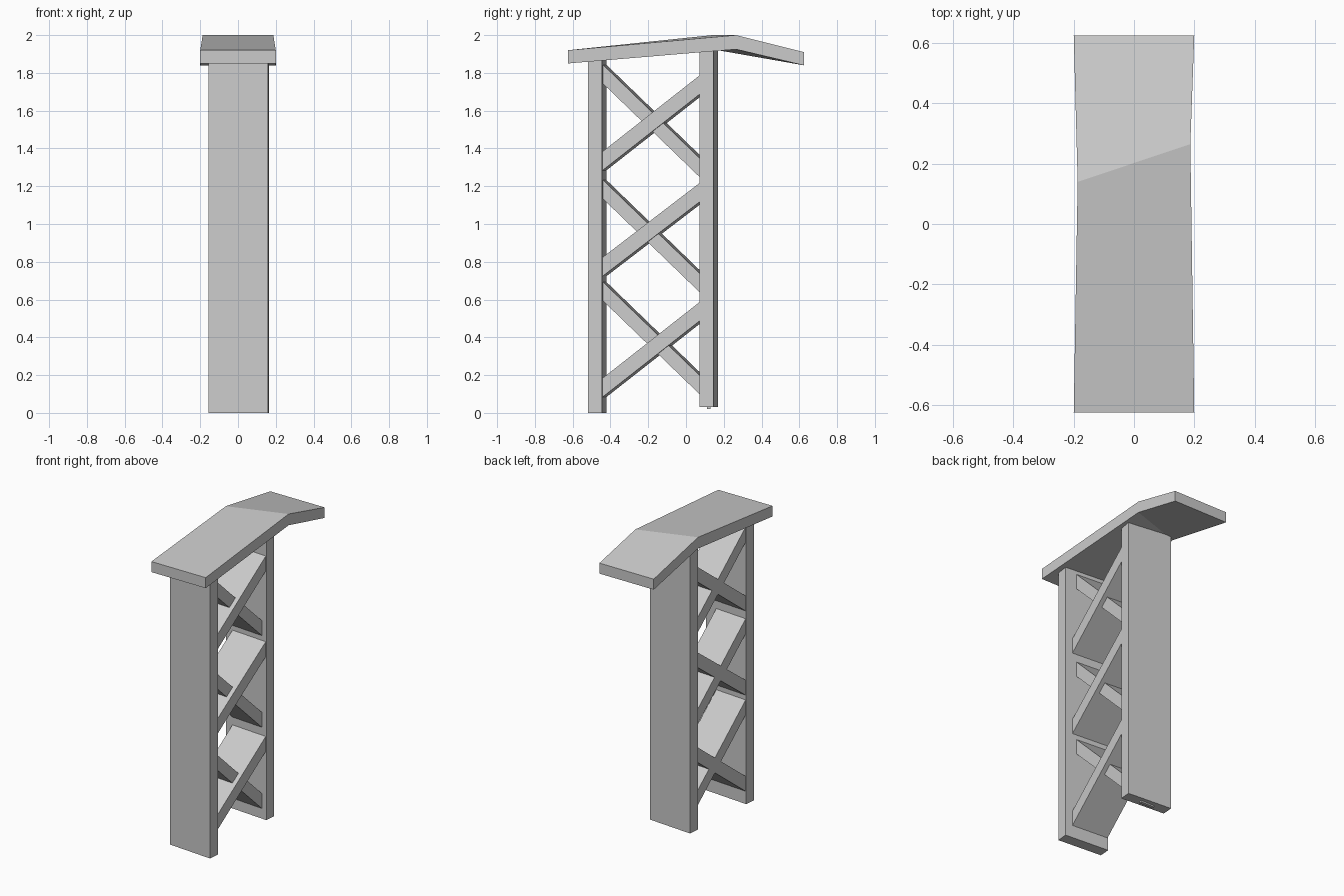
import bpy, math
from mathutils import Matrix, Vector

if "Cube" in bpy.data.objects:
    bpy.data.objects.remove(bpy.data.objects["Cube"])

TWIST = Matrix.Rotation(math.radians(-4.5), 4, 'Z')


def prism(name, left, right, matrix=Matrix()):
    """Solid joining a left-side outline to a matching right-side outline."""
    n = len(left)
    verts = [matrix @ Vector(p) for p in left + right]
    faces = [tuple(range(n))[::-1], tuple(range(n, 2 * n))]
    faces += [(i, (i + 1) % n, n + (i + 1) % n, n + i) for i in range(n)]
    mesh = bpy.data.meshes.new(name)
    mesh.from_pydata(verts, [], faces)
    import bmesh
    bm = bmesh.new()
    bm.from_mesh(mesh)
    bmesh.ops.recalc_face_normals(bm, faces=bm.faces)
    bm.to_mesh(mesh)
    bm.free()
    obj = bpy.data.objects.new(name, mesh)
    bpy.context.collection.objects.link(obj)
    return obj


def extrude(name, profile, x0, x1, matrix=Matrix()):
    return prism(name, [(x0, y, z) for y, z in profile],
                 [(x1, y, z) for y, z in profile], matrix)


def post(name, y, z0, z1):
    profile = [(-.0375, z0), (.0375, z0), (.0375, z1), (-.0375, z1)]
    extrude(name, profile, -.1575, .1575, Matrix.Translation((.005, y, 0)) @ TWIST)


# Two upright boards, slightly twisted
post("front_post", -.47, 0, 1.89)
post("rear_post", .12, .03, 1.94)

# Small peg under the rear post
extrude("foot_peg", [(.11, .02), (.13, .02), (.13, .04), (.11, .04)], -.05, .05)

# Crossed slats: lower height at the front end and at the rear end
brace_matrix = Matrix.Translation((.005, -.175, 0)) @ TWIST


def brace(name, front_z, rear_z, x1):
    y0, y1 = -.275, .275
    profile = [(y0, front_z), (y1, rear_z), (y1, rear_z + .1), (y0, front_z + .1)]
    extrude(name, profile, -.13, x1, brace_matrix)


for i, (f, r) in enumerate([(.07, .50), (.71, 1.13), (1.27, 1.70)]):
    brace(f"rising_slat_{i + 1}", f, r, .13)
for i, (f, r) in enumerate([(.61, .08), (1.15, .62), (1.76, 1.23)]):
    brace(f"falling_slat_{i + 1}", f, r, .10)


# Bent roof board with a skewed ridge and pinched waist
def roof_side(s, ridge_y):
    return [(s * .2, -.625, 1.85), (s * .187, ridge_y, 1.925), (s * .2, .625, 1.84),
            (s * .2, .625, 1.91), (s * .187, ridge_y, 2.0), (s * .2, -.625, 1.92)]


# Side outlines keep the underside in step with the top
prism("roof_board", roof_side(-1, .14), roof_side(1, .265))
